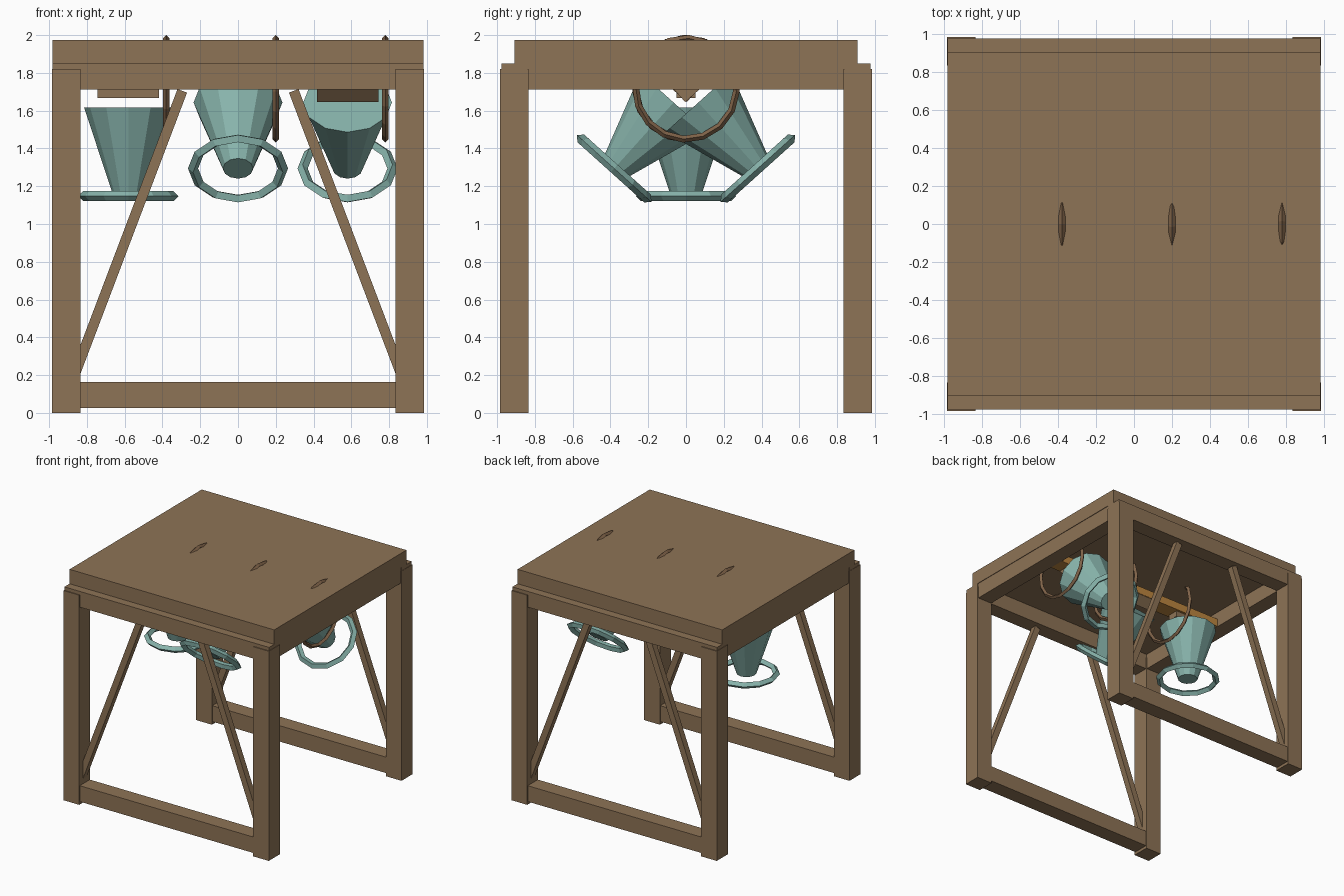
import bpy
from math import radians, pi
from mathutils import Vector, Matrix

cube = bpy.data.objects.get("Cube")
if cube:
    bpy.data.objects.remove(cube, do_unlink=True)


def material(name, rgb):
    m = bpy.data.materials.new(name)
    m.use_nodes = True
    m.diffuse_color = (*rgb, 1)
    m.node_tree.nodes["Principled BSDF"].inputs["Base Color"].default_value = (*rgb, 1)
    return m


wood = material("brown_wood", (0.27, 0.172, 0.092))
rim_wood = material("reddish_wood", (0.215, 0.125, 0.066))
verdigris = material("pale_teal", (0.245, 0.455, 0.41))
tan = material("orange_tan", (0.5, 0.235, 0.05))


def finish(name, mat, matrix=None):
    ob = bpy.context.object
    ob.name = name
    ob.data.materials.append(mat)
    if matrix is not None:
        ob.matrix_world = matrix @ ob.matrix_basis
    return ob


def box(name, lo, hi, mat=wood, matrix=None):
    lo, hi = Vector(lo), Vector(hi)
    bpy.ops.mesh.primitive_cube_add(size=1, location=(lo + hi) / 2)
    bpy.context.object.scale = hi - lo
    return finish(name, mat, matrix)


def ring(name, sides, major, minor, mat, matrix):
    """Faceted hoop with a diamond cross-section."""
    bpy.ops.mesh.primitive_torus_add(major_segments=sides, minor_segments=4,
                                     major_radius=major, minor_radius=minor)
    return finish(name, mat, matrix)


def mirrored_box(name, s, lo, hi):
    """Box given for the +x +y quarter, flipped by the signs in s."""
    a = [lo[0] * s[0], lo[1] * s[1], lo[2]]
    b = [hi[0] * s[0], hi[1] * s[1], hi[2]]
    return box(name, [min(p) for p in zip(a, b)], [max(p) for p in zip(a, b)])


INNER, OUTER, BEAM = 0.835, 0.986, 0.978
BEAM_LOW, BEAM_TOP = 1.713, 1.85

# Legs and slanted braces
for sy, end in ((-1, "front"), (1, "back")):
    for sx, side in ((1, "left"), (-1, "right")):
        mirrored_box(f"{end}_{side}_leg", (sx, sy), (INNER, INNER, 0), (OUTER, OUTER, 1.82))
        foot = Vector((sx * 0.86, sy * 0.91, 0.215))
        head = Vector((sx * 0.295, sy * 0.91, 1.705))
        axis = head - foot
        turn = Matrix.Translation((foot + head) / 2) @ Matrix.Rotation(
            -sx * Vector((0, 1)).angle(Vector((abs(axis.x), axis.z))), 4, "Y")
        h = axis.length / 2
        box(f"{end}_{side}_brace", (-0.027, -0.027, -h), (0.027, 0.027, h), wood, turn)

    # Long beams across the front and back
    mirrored_box(f"{end}_top_beam", (1, sy), (-0.983, INNER + 0.005, BEAM_LOW), (0.983, BEAM, BEAM_TOP))
    mirrored_box(f"{end}_bottom_beam", (1, sy), (-INNER - 0.02, INNER + 0.005, 0.025),
                 (INNER + 0.02, BEAM, 0.163))

# Side beams and roof slab
for sx, side in ((1, "left"), (-1, "right")):
    mirrored_box(f"{side}_top_beam", (sx, 1), (INNER + 0.005, -INNER - 0.005, BEAM_LOW),
                 (BEAM, INNER + 0.005, BEAM_TOP))
box("roof_slab", (-0.983, -0.907, BEAM_TOP), (0.983, 0.907, 1.975))

# Axle timber carrying all the bells
box("axle", (-INNER - 0.005, -0.07, 1.716), (INNER + 0.005, 0.07, 1.786), tan)

# Swinging bells, each with headstock, lip ring and wheel
PIVOT_Z = 1.716
for label, x, swing in (("right", -0.58, 0), ("middle", 0, -42), ("left", 0.58, 42)):
    pose = Matrix.Translation((x, 0, PIVOT_Z)) @ Matrix.Rotation(radians(swing), 4, "X")
    box(f"{label}_headstock", (-0.163, -0.05, -0.05), (0.163, 0.05, 0.05), wood, pose)
    bpy.ops.mesh.primitive_cone_add(vertices=12, radius1=0.08, radius2=0.235, depth=0.47,
                                    location=(0, 0, -0.333))
    finish(f"{label}_bell", verdigris, pose)
    ring(f"{label}_bell_lip", 12, 0.238, 0.027, verdigris,
         pose @ Matrix.Translation((0, 0, -0.568)))
    ring(f"{label}_wheel", 16, 0.267, 0.018, rim_wood,
         pose @ Matrix.Translation((0.2, 0, 0)) @ Matrix.Rotation(pi / 2, 4, "Y"))
